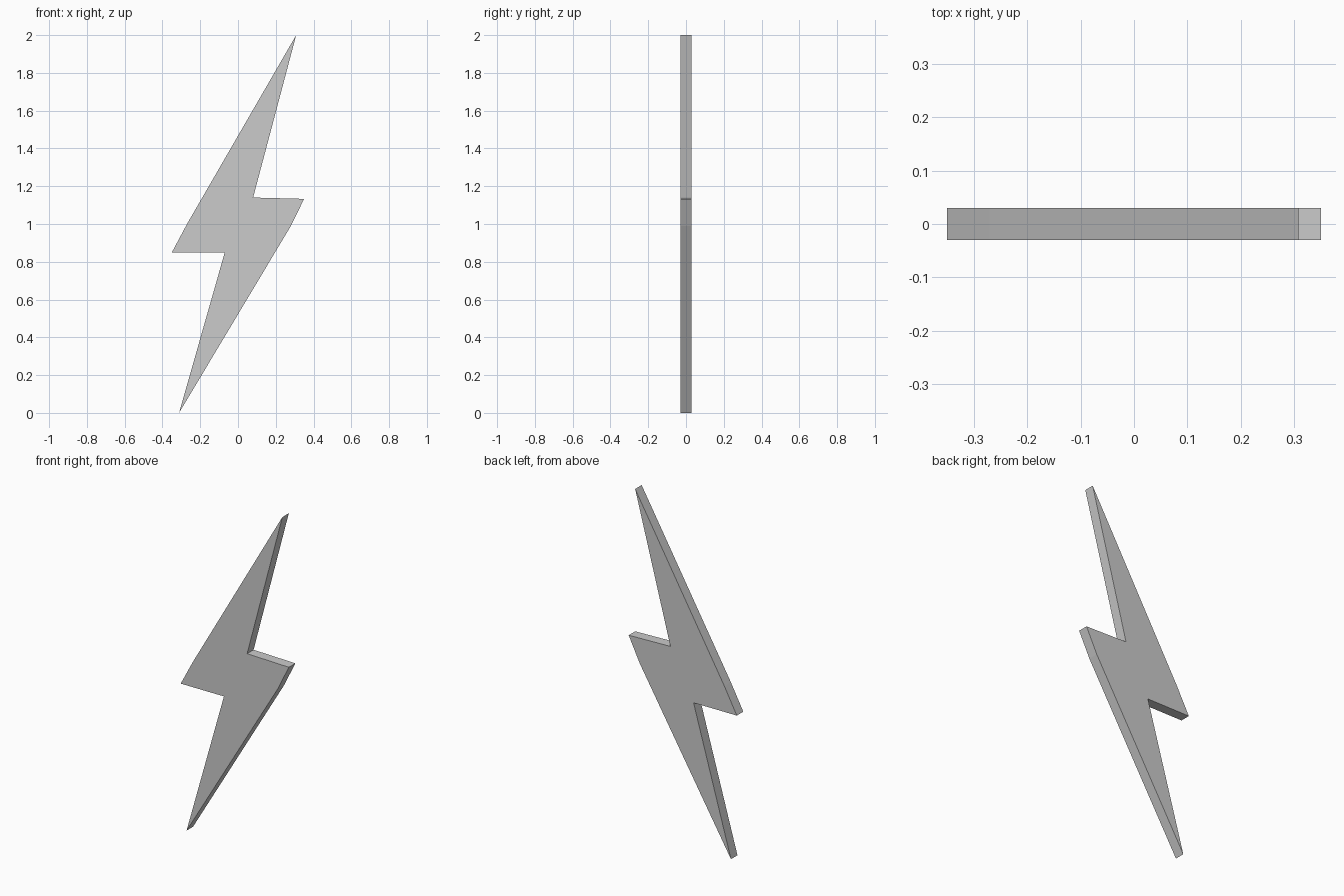
import bpy, bmesh
from mathutils import Vector

if "Cube" in bpy.data.objects:
    bpy.data.objects.remove(bpy.data.objects["Cube"])

DEPTH = 0.06

# Bolt outline in the x-z plane, counter-clockwise seen from the front
outline = [
    (-0.312, 0.0), (0.28, 0.99), (0.35, 1.133), (0.08, 1.14),
    (0.308, 2.0), (-0.27, 1.0), (-0.35, 0.85), (-0.07, 0.85),
]

# Flat front face extruded to the back
bm = bmesh.new()
face = bm.faces.new([bm.verts.new((x, -DEPTH / 2, z)) for x, z in outline])
result = bmesh.ops.extrude_face_region(bm, geom=[face], use_keep_orig=True)
back = [v for v in result["geom"] if isinstance(v, bmesh.types.BMVert)]
bmesh.ops.translate(bm, verts=back, vec=Vector((0, DEPTH, 0)))
bmesh.ops.recalc_face_normals(bm, faces=bm.faces)

mesh = bpy.data.meshes.new("lightning_bolt")
bm.to_mesh(mesh)
bm.free()
bolt = bpy.data.objects.new("lightning_bolt", mesh)
bpy.context.collection.objects.link(bolt)
